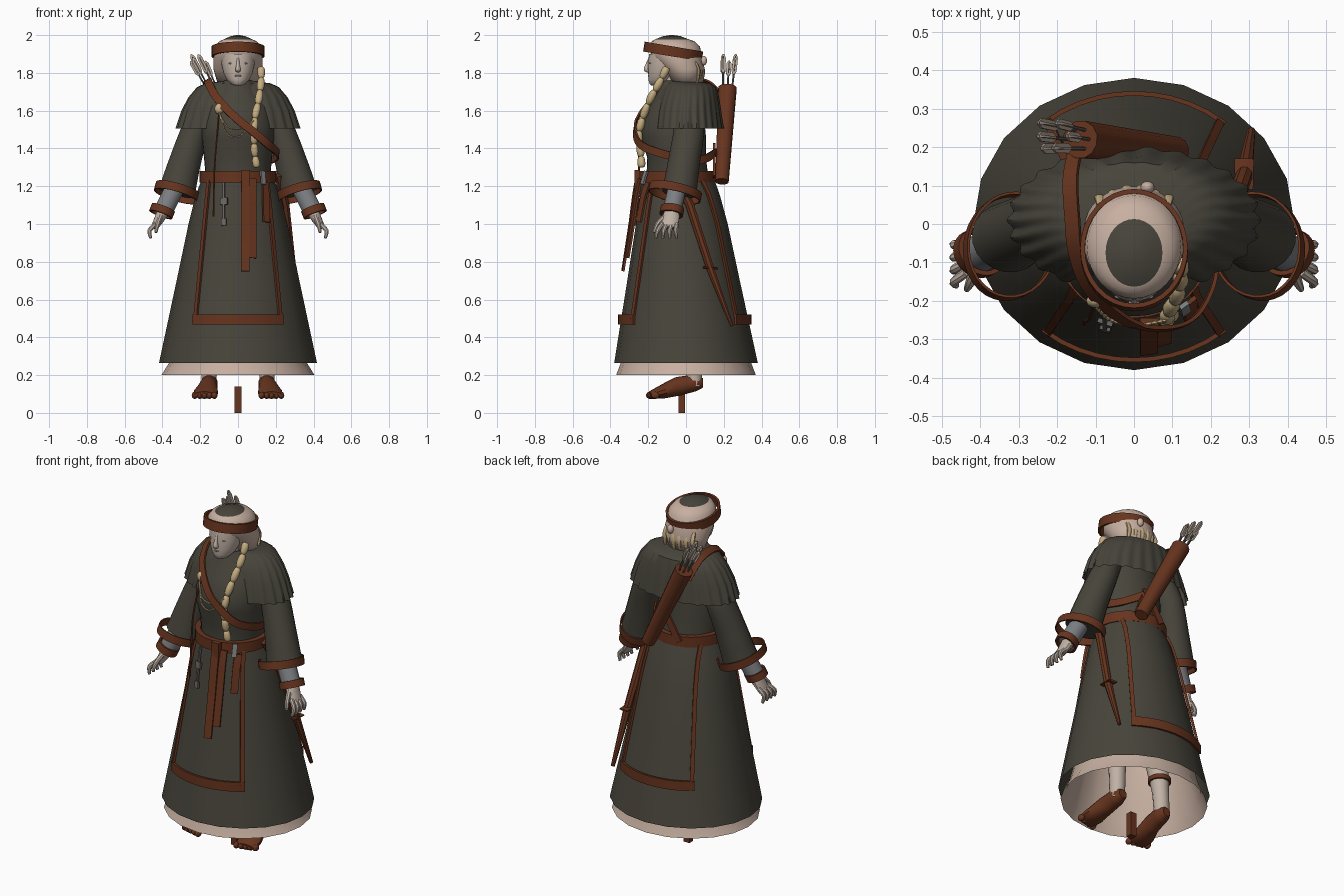
import bpy, bmesh, math
from mathutils import Vector, Matrix

cube = bpy.data.objects.get("Cube")
if cube:
    bpy.data.objects.remove(cube, do_unlink=True)


def material(name, *rgb):
    m = bpy.data.materials.new(name)
    m.use_nodes = True
    m.diffuse_color = (*rgb, 1)
    node = next(n for n in m.node_tree.nodes if n.type == 'BSDF_PRINCIPLED')
    node.inputs["Base Color"].default_value = (*rgb, 1)
    return m


green = material("moss_wool", .063, .058, .043)
brown = material("brown_leather", .135, .034, .013)
skin = material("pale_skin", .53, .44, .375)
linen = material("linen", .57, .43, .355)
grey = material("grey_sleeve_cloth", .2, .21, .225)
blonde = material("blonde_hair", .56, .42, .22)
steel = material("dull_steel", .14, .13, .12)
feather = material("feather", .48, .39, .32)
lip = material("lip", .4, .29, .25)


def build(name, rings, mat, closed=False, caps=True, angle=40):
    """Skin a list of equal-length vertex loops."""
    bm = bmesh.new()
    loops = [[bm.verts.new(p) for p in ring] for ring in rings]
    n = len(loops[0])
    pairs = list(zip(loops, loops[1:])) + ([(loops[-1], loops[0])] if closed else [])
    for a, b in pairs:
        for k in range(n):
            bm.faces.new((a[k], a[(k + 1) % n], b[(k + 1) % n], b[k]))
    if caps and not closed:
        bm.faces.new(loops[0][::-1])
        bm.faces.new(loops[-1])
    bmesh.ops.recalc_face_normals(bm, faces=bm.faces)
    me = bpy.data.meshes.new(name)
    bm.to_mesh(me)
    bm.free()
    me.materials.append(mat)
    me.polygons.foreach_set("use_smooth", [True] * len(me.polygons))
    me.set_sharp_from_angle(angle=math.radians(angle))
    ob = bpy.data.objects.new(name, me)
    bpy.context.collection.objects.link(ob)
    return ob


def loft(name, rows, mat, n=32, folds=0, xf=Matrix(), **kw):
    """Rows are (z, centre y, x radius, y radius, optional fold depth)."""
    rings = []
    for z, cy, rx, ry, *fold in rows:
        ring = []
        for k in range(n):
            t = math.tau * k / n
            f = 1 + (fold[0] if fold else 0) * math.cos(folds * t)
            ring.append(xf @ Vector((rx * f * math.cos(t), cy + ry * f * math.sin(t), z)))
        rings.append(ring)
    return build(name, rings, mat, **kw)


def band(name, centre, axis, rx, ry, h, mat, t=.012):
    """Flat hoop around an axis."""
    xf = Matrix.Translation(centre) @ Vector((0, 0, 1)).rotation_difference(Vector(axis)).to_matrix().to_4x4()
    rows = [(-h / 2, 0, rx, ry), (h / 2, 0, rx, ry), (h / 2, 0, rx - t, ry - t), (-h / 2, 0, rx - t, ry - t)]
    return loft(name, rows, mat, xf=xf, closed=True)


def curve(pts, steps=6):
    """Smooth path through the points."""
    p = [Vector(q) for q in pts]
    p = [p[0]] + p + [p[-1]]
    out = []
    for a, b, c, d in zip(p, p[1:], p[2:], p[3:]):
        for i in range(steps):
            t = i / steps
            out.append(.5 * (2 * b + (c - a) * t + (2 * a - 5 * b + 4 * c - d) * t * t
                             + (3 * b - a - 3 * c + d) * t ** 3))
    return out + [p[-1]]


def at(r, u):
    """Radius at fraction u: a function, a list or a constant."""
    if callable(r):
        return r(u)
    if not isinstance(r, list):
        return r
    i = min(int(u * (len(r) - 1)), len(r) - 2)
    f = u * (len(r) - 1) - i
    return r[i] * (1 - f) + r[i + 1] * f


def sweep(name, pts, a, b, mat, n=12, ref=lambda p: Vector((0, 1, 0)), **kw):
    """Sweep an a by b section; four sides give a flat strap facing ref."""
    pts = [Vector(p) for p in pts]
    rings = []
    grow = math.sqrt(2) if n == 4 else 1
    angles = [math.tau * (k + .5) / n for k in range(n)]
    for i, p in enumerate(pts):
        tan = (pts[min(i + 1, len(pts) - 1)] - pts[max(i - 1, 0)]).normalized()
        side = tan.cross(ref(p)).normalized()
        nor = side.cross(tan)
        u = i / (len(pts) - 1)
        rings.append([p + grow * (side * math.cos(t) * at(a, u) + nor * math.sin(t) * at(b, u)) for t in angles])
    return build(name, rings, mat, **kw)


def ball(name, loc, size, mat):
    arcs = [math.pi * i / 12 for i in range(13)]
    rows = [(-math.cos(t), 0, math.sin(t) + .001, math.sin(t) + .001) for t in arcs]
    return loft(name, rows, mat, n=20, xf=Matrix.LocRotScale(Vector(loc), None, Vector(size)), angle=80)


# Robe and underskirt
SKIRT = [(.265, 0, .418, .38), (.7, -.013, .325, .298), (1, -.022, .262, .243),
         (1.15, -.033, .225, .213), (1.28, -.045, .175, .18)]
loft("robe_skirt", SKIRT, green, n=20, caps=False)
loft("underskirt", [(.2, 0, .405, .37), (.265, 0, .365, .345), (.6, 0, .28, .26), (1, -.02, .2, .19)],
     linen, n=20, caps=False)
loft("robe_torso", [(1.24, -.045, .17, .165), (1.35, -.05, .18, .155), (1.45, -.065, .19, .172),
                    (1.52, -.07, .19, .17), (1.62, -.05, .175, .145), (1.7, -.04, .12, .11),
                    (1.76, -.05, .075, .075)], green)
loft("shoulder_cape", [(1.755, -.03, .09, .08), (1.745, .015, .17, .115, .004), (1.725, .02, .215, .14, .008),
                       (1.67, .015, .26, .16, .012), (1.6, .01, .295, .175, .016), (1.505, .01, .324, .188, .024)],
     green, n=156, folds=26, caps=False)


def on_skirt(x, z, s, off):
    """Point on the front (s=-1) or back (s=1) of the skirt."""
    lo, hi = next((a, b) for a, b in zip(SKIRT, SKIRT[1:]) if z <= b[0] or b is SKIRT[-1])
    f = (z - lo[0]) / (hi[0] - lo[0])
    cy, rx, ry = (p + (q - p) * f for p, q in zip(lo[1:], hi[1:]))
    return Vector((x, cy + s * (ry * math.sqrt(1 - (x / rx) ** 2) + off), z))


def outward(p):
    return Vector((p.x, p.y + .03, 0))


def skirt_strip(name, x0, z0, x1, z1, s, half, mat=brown, off=.01, steps=10):
    pts = [on_skirt(x0 + (x1 - x0) * i / steps, z0 + (z1 - z0) * i / steps, s, off) for i in range(steps + 1)]
    return sweep(name, pts, half, .006, mat, n=4, ref=outward)


# Bordered panels, front and back
for s, word in ((-1, "front"), (1, "back")):
    for x in (-1, 1):
        skirt_strip(f"{word}_panel_edge", x * .155, 1.23, x * .225, .5, s, .011)
    skirt_strip(f"{word}_panel_hem", -.237, .495, .237, .495, s, .027)

# Belt and hanging pieces
band("belt", (0, -.045, 1.25), (0, 0, 1), .205, .2, .06, brown, t=.03)
skirt_strip("belt_tail_long", .038, 1.26, .038, .75, -1, .022, off=.033)
skirt_strip("belt_tail_short", .078, 1.24, .078, .82, -1, .019, off=.027)
skirt_strip("knife_sheath", .145, 1.22, .15, 1.01, -1, .02, off=.03)
skirt_strip("knife_grip", .13, 1.28, .135, 1.21, -1, .013, grey, off=.045)
skirt_strip("key_stem", -.075, 1.22, -.075, 1.0, -1, .005, steel, off=.02)
for z, half in ((1.12, .02), (1.01, .014)):
    skirt_strip("key_plate", -.075, z + .018, -.075, z - .018, -1, half, steel, off=.02)
sweep("belt_knot", [(.04, -.258, 1.285), (.04, -.258, 1.2)], .024, .014, brown, n=4)
sweep("side_cord", curve([(-.1, -.2, 1.6), (-.115, -.245, 1.42), (-.125, -.25, 1.28), (-.13, -.26, 1.04)]),
      .005, .005, brown, n=6)

# Sword scabbard on the left hip
sweep("scabbard", [(.215, -.06, 1.26), (.25, .02, 1.1), (.287, .127, .77), (.305, .243, .46)],
      [.024, .024, .022, .011], [.022, .024, .022, .01], brown, n=8)
sweep("scabbard_ring", [(.285, .09, .77), (.287, .17, .765)], .027, .006, brown, n=8,
      ref=lambda p: Vector((0, 0, 1)))

# Arms
for s, word in ((-1, "right"), (1, "left")):
    sweep(f"{word}_sleeve", curve([(s * .165, .02, 1.64), (s * .228, .015, 1.49), (s * .28, -.01, 1.33),
                                   (s * .325, -.035, 1.165)]), [.06, .075, .085, .1], [.06, .082, .085, .092],
          green, n=20)
    band(f"{word}_sleeve_cuff", (s * .322, -.058, 1.168), (s * .27, -.2, -1), .143, .12, .045, brown, t=.007)
    sweep(f"{word}_undersleeve", [(s * .32, -.04, 1.22), (s * .4, -.075, 1.06)], .052, .05, grey)
    band(f"{word}_bracelet", (s * .402, -.075, 1.068), (s * .4, -.2, -1), .06, .068, .04, brown)
    sweep(f"{word}_palm", curve([(s * .39, -.07, 1.08), (s * .415, -.08, 1.03), (s * .443, -.09, .98)]),
          [.036, .028, .018], [.038, .046, .042], skin)
    for i in range(4):
        y = -.125 + i * .025
        sweep(f"{word}_finger", curve([(s * .435, y, 1.0), (s * .468, y - .025 + i * .007, .965),
                                       (s * .462, y - .035 + i * .012, .925)], 4), [.013, .012, .008],
              [.013, .012, .008], skin, n=8)
    sweep(f"{word}_thumb", curve([(s * .41, -.11, 1.04), (s * .425, -.15, 1.0), (s * .435, -.17, .955)], 4),
          [.015, .013, .008], [.015, .013, .008], skin, n=8)

    # Legs and shoes
    sweep(f"{word}_leg", curve([(s * .155, .045, .14), (s * .15, .04, .3), (s * .14, .02, .5), (s * .12, 0, .85)]),
          [.04, .045, .06, .075], [.04, .045, .065, .075], skin)
    sweep(f"{word}_shoe", curve([(s * .152, .09, .158), (s * .152, .045, .157), (s * .158, -.04, .14),
                                 (s * .17, -.13, .11), (s * .177, -.19, .095)]), [.025, .046, .048, .066, .057],
          [.025, .045, .052, .036, .018], brown, ref=lambda p: Vector((0, 0, 1)))
    for i in range(5):
        ball(f"{word}_toe", (s * (.125 + i * .026), -.19 + i * .007, .093), (.016, .022, .019), brown)
band("right_garter", (-.148, .034, .37), (0, 0, 1), .06, .062, .025, brown)

# Stand peg
sweep("stand_peg", [(0, -.022, 0), (0, -.022, .14)], .019, .018, brown, n=4)

# Head: face, covering with a crown patch, and headband
sweep("neck", [(0, -.05, 1.68), (0, -.075, 1.8)], .062, .062, skin)
loft("face", [(1.733, -.155, .022, .028), (1.742, -.148, .038, .045), (1.765, -.135, .06, .064),
              (1.8, -.12, .077, .08), (1.85, -.112, .088, .09), (1.9, -.105, .09, .09)], skin, angle=80)
sweep("nose", curve([(0, -.19, 1.875), (0, -.203, 1.845), (0, -.208, 1.82), (0, -.195, 1.81)]),
      [.007, .009, .015, .012], [.01, .01, .016, .008], skin, n=10, angle=80)
ball("mouth", (0, -.193, 1.785), (.022, .009, .006), lip)
for s in (-1, 1):
    ball("eye", (s * .036, -.189, 1.85), (.015, .006, .005), lip)
cover = loft("head_covering", [(1.75, 0, .11, .085), (1.82, -.012, .13, .11), (1.88, -.048, .13, .134),
                               (1.94, -.06, .122, .134), (1.968, -.068, .098, .112), (1.978, -.075, .074, .088),
                               (1.994, -.075, .04, .048), (2, -.075, .008, .01)], linen, angle=80)
cover.data.materials.append(green)
for f in cover.data.polygons:
    f.material_index = int(f.center.z > 1.98)
band("headband", (0, -.068, 1.913), (0, .17, 1), .14, .157, .053, brown)
ball("headband_knot", (.035, .095, 1.865), (.018, .016, .025), linen)

# Hair: loose locks behind and the long braid
for i in range(6):
    x = (i - 2.5) * .034
    y = .078 - abs(i - 2.5) * .012
    sweep("hair_lock", curve([(x, y, 1.86), (x * 1.05, y + .02, 1.81), (x * 1.1, y + .008, 1.755 - i % 2 * .02)], 4),
          [.012, .015, .005], [.01, .01, .005], blonde, n=8)
plait = lambda u: .011 + .01 * math.sqrt(abs(math.sin(u * math.pi * 8)))
sweep("braid", curve([(.122, -.1, 1.83), (.122, -.14, 1.75), (.11, -.19, 1.66), (.09, -.23, 1.56),
                      (.085, -.25, 1.47), (.088, -.24, 1.38), (.1, -.235, 1.3)], 12),
      plait, plait, blonde, n=10, angle=60)

# Brooch and chest chains
ball("brooch", (-.1, -.2, 1.61), (.024, .018, .028), blonde)
bead = lambda u: .003 + .003 * abs(math.sin(u * math.pi * 16))
for drop in (0, .04):
    sweep("chest_chain", curve([(-.1, -.215, 1.59), (-.06, -.25, 1.52 - drop), (.01, -.262, 1.505 - drop),
                                (.085, -.25, 1.55)], 16), bead, bead, blonde, n=6)

# Shoulder strap and quiver
body = lambda p: p - Vector((0, -.02, 1.5 if p.z > 1.55 else p.z))
sweep("quiver_strap", curve([(-.15, .2, 1.66), (-.165, .12, 1.745), (-.16, .01, 1.76), (-.15, -.08, 1.735),
                             (-.11, -.175, 1.665), (-.015, -.255, 1.565), (.085, -.272, 1.485), (.16, -.24, 1.42),
                             (.208, -.15, 1.38), (.205, -.05, 1.355), (.15, .08, 1.34), (.06, .16, 1.38)]),
      .021, .005, brown, n=4, ref=body)
for x in (.1, -.06):
    sweep("quiver_belt_loop", [(.04, .15, 1.42), (x, .15, 1.25)], .02, .006, brown, n=4)
top, low = Vector((-.14, .22, 1.72)), Vector((.11, .19, 1.225))
sweep("quiver", [low, top], [.037, .05], [.037, .05], brown)
for i in range(6):
    t = math.tau * i / 6
    spread = Vector((math.cos(t), math.sin(t), 0))
    base = top + spread * .028
    tip = base + (top - low).normalized() * (.16 + .02 * (i % 3)) + spread * .01
    sweep("arrow_shaft", [base, tip], .005, .005, steel, n=6)
    for a, b in ((.013, .003), (.003, .013)):
        sweep("arrow_feather", [base.lerp(tip, f) for f in (.45, .55, .9, 1)], [.004, a, a, .004],
              [.004, b, b, .004], feather, n=4)
